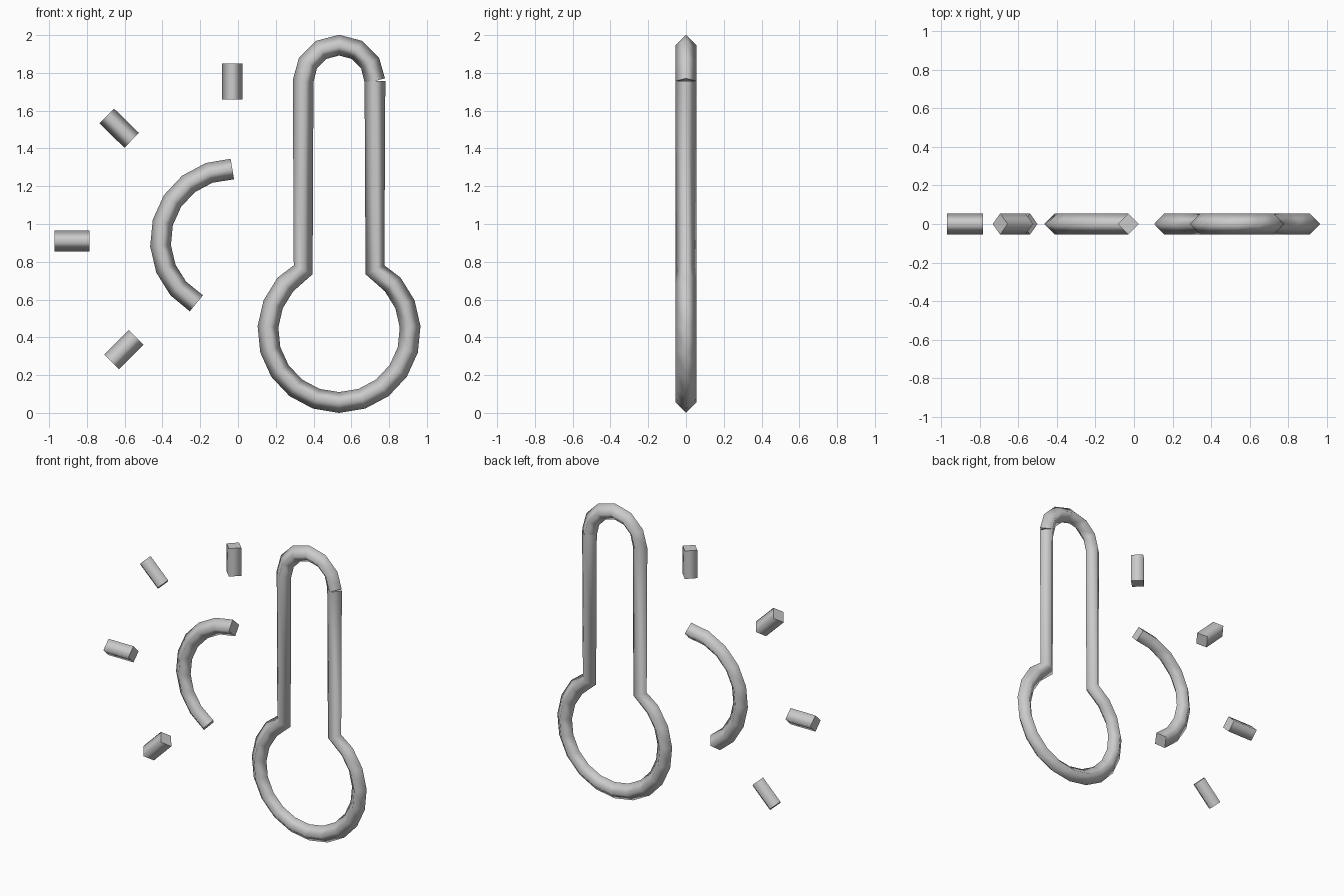
import bpy, bmesh, math
from mathutils import Vector

if "Cube" in bpy.data.objects:
    bpy.data.objects.remove(bpy.data.objects["Cube"])

R = 0.055  # half width of the diamond cross-section

grey = bpy.data.materials.new("light_grey")
grey.diffuse_color = (0.6, 0.6, 0.6, 1)
grey.use_nodes = True
grey.node_tree.nodes["Principled BSDF"].inputs["Base Color"].default_value = grey.diffuse_color


def arc(cx, cz, r, a0, a1, n):
    """Points along an arc in the front plane, angles in degrees."""
    angles = [math.radians(a0 + (a1 - a0) * i / n) for i in range(n + 1)]
    return [(cx + r * math.cos(a), cz + r * math.sin(a)) for a in angles]


def tube(name, path):
    """Capped four-sided tube swept along a path of (x, z) points."""
    pts = [Vector((x, 0, z)) for x, z in path]
    bm = bmesh.new()
    rings = []
    for i, p in enumerate(pts):
        tangent = Vector()
        if i > 0:
            tangent += (p - pts[i - 1]).normalized()
        if i < len(pts) - 1:
            tangent += (pts[i + 1] - p).normalized()
        tangent.normalize()
        depth = Vector((0, R, 0))
        side = tangent.cross(depth)
        rings.append([bm.verts.new(p + o) for o in (side, depth, -side, -depth)])
    for a, b in zip(rings, rings[1:]):
        for k in range(4):
            m = (k + 1) % 4
            bm.faces.new((a[k], a[m], b[m], b[k])).smooth = True
    bm.faces.new(rings[0])
    bm.faces.new(rings[-1])
    bmesh.ops.recalc_face_normals(bm, faces=bm.faces)
    mesh = bpy.data.meshes.new(name)
    bm.to_mesh(mesh)
    bm.free()
    mesh.materials.append(grey)
    ob = bpy.data.objects.new(name, mesh)
    bpy.context.collection.objects.link(ob)


# Thermometer outline: down the right stem, round the bulb, up and over the top
bulb_x, bulb_z, bulb_r, stem = 0.535, 0.432, 0.377, 0.19
open_angle = math.degrees(math.acos(stem / bulb_r))
outline = [(bulb_x + stem, 1.757)]
outline += arc(bulb_x, bulb_z, bulb_r, open_angle, -180 - open_angle, 16)
outline += arc(bulb_x, 1.757, stem, 180, 0, 6)
tube("thermometer_outline", outline)

# Partial sun disc
tube("sun_arc", arc(-0.03, 0.91, 0.381, 90, 240, 8))

# Sun rays
tube("ray_top", [(-0.03, 1.66), (-0.03, 1.85)])
tube("ray_upper_left", [(-0.563, 1.443), (-0.695, 1.572)])
tube("ray_left", [(-0.785, 0.91), (-0.972, 0.91)])
tube("ray_lower_left", [(-0.54, 0.40), (-0.67, 0.27)])
